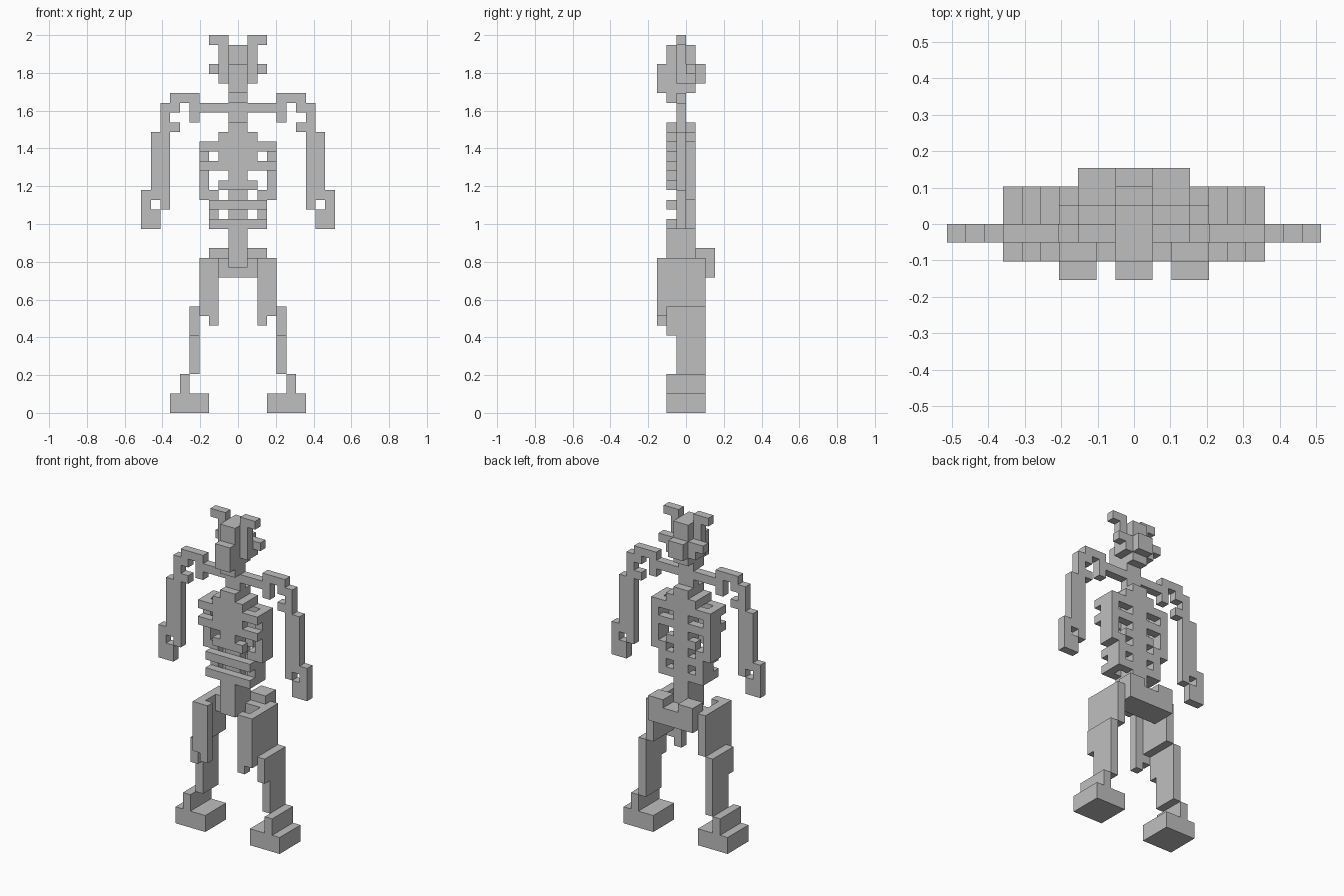
import bpy, bmesh, math
from mathutils import Vector

if "Cube" in bpy.data.objects:
    bpy.data.objects.remove(bpy.data.objects["Cube"])

U = 2 / 39  # edge of one block

bone = bpy.data.materials.new("bone_grey")
bone.diffuse_color = (0.52, 0.52, 0.52, 1)
bone.use_nodes = True
bone.node_tree.nodes["Principled BSDF"].inputs["Base Color"].default_value = bone.diffuse_color

parts = {}
filled = set()


def box(part, x, z, y=(-1, 0)):
    """Fill a block range and its mirror image; one block thick by default."""
    cells = {(m, j, k) for i in range(*x) for m in (i, -1 - i)
             for j in range(*y) for k in range(*z)}
    parts.setdefault(part, set()).update(cells - filled)
    filled.update(cells)


def trace(part, *path):
    """Run a one-block bar through corner points (x, z) of the front plane."""
    for (xa, za), (xb, zb) in zip(path, path[1:]):
        box(part, (min(xa, xb), max(xa, xb) + 1), (min(za, zb), max(za, zb) + 1))


def build_leg():
    full = (-2, 2)
    box("foot", (3, 7), (0, 2), full)
    # Leg columns step inward by one block at each joint
    for part, x, bottom, top in (("ankle", 5, 2, 4), ("shin", 4, 4, 11), ("thigh", 3, 11, 16)):
        depth = (-1, 2) if part == "shin" else full
        box(part, (x, x + 1), (bottom, top), depth)
    box("shin", (4, 5), (8, 11), full)
    # Front ridge of the thigh, ending in the knee
    for x in (2, 3):
        box("thigh", (x, x + 1), (7 + x, 16), (-3, -2))


def build_pelvis():
    box("pelvis", (0, 3), (14, 16), (0, 3))
    box("pelvis", (1, 3), (16, 17), (1, 3))


def build_chest():
    box("spine", (0, 1), (15, 19), (-2, 1))
    box("spine", (0, 1), (19, 30), (-1, 1))
    box("neck", (0, 1), (30, 33))
    box("sternum", (0, 1), (23, 30), (-2, -1))
    box("sternum", (0, 2), (28, 29), (-2, 1))
    # Ribs on every second level, narrowing towards the waist
    for z in range(19, 28, 2):
        upper, level = z > 23, (z, z + 1)
        width = 4 if upper else 2 if z == 23 else 3
        box("back_rib", (0, width), level, (0, 1))
        box("front_rib", (0, width), level, (-2, -1))
    box("sternum", (1, 2), (26, 27), (-2, -1))
    # Side plates join the rib ends
    box("rib_side", (3, 4), (22, 28), (-1, 1))
    box("rib_side", (2, 3), (19, 23), (-1, 1))


def build_arm():
    trace("shoulder", (0, 31), (4, 31), (4, 30), (4, 32), (6, 32), (6, 31))
    trace("arm", (6, 31), (7, 31), (7, 29), (6, 29), (7, 29), (7, 21))
    trace("arm", (8, 28), (8, 22))
    trace("hand", (9, 22), (9, 19), (8, 19), (8, 20))


def build_head():
    centre = (0, 1)
    box("skull", centre, (33, 38), (-2, 1))
    box("jaw", centre, (32, 33), (-2, 0))
    box("snout", centre, (33, 36), (-3, -2))
    box("skull", centre, (34, 36), (1, 2))
    box("cheek", (1, 2), (34, 36), (-1, 1))
    box("cheek", (2, 3), (35, 36), (0, 1))
    trace("horn", (1, 36), (1, 38), (2, 38))


def exposed_mesh(name, cells):
    """Object holding only the outer faces of the cells, with flat areas merged."""
    bm = bmesh.new()
    for c in cells:
        for axis in range(3):
            for side in (0, 1):
                n = list(c)
                n[axis] += 1 if side else -1
                if tuple(n) in filled:
                    continue
                a, b = (axis + 1) % 3, (axis + 2) % 3
                loop = []
                for da, db in ((0, 0), (1, 0), (1, 1), (0, 1)):
                    p = Vector(c)
                    p[axis] += side
                    p[a] += da
                    p[b] += db
                    loop.append(bm.verts.new(p * U))
                bm.faces.new(loop if side else loop[::-1])
    bmesh.ops.remove_doubles(bm, verts=bm.verts, dist=U * 0.01)
    bmesh.ops.dissolve_limit(bm, angle_limit=math.radians(1),
                             verts=bm.verts, edges=bm.edges)
    me = bpy.data.meshes.new(name)
    bm.to_mesh(me)
    bm.free()
    me.materials.append(bone)
    bpy.context.collection.objects.link(bpy.data.objects.new(name, me))


for build in (build_leg, build_pelvis, build_chest, build_arm, build_head):
    build()
for name, cells in parts.items():
    exposed_mesh(name, cells)
